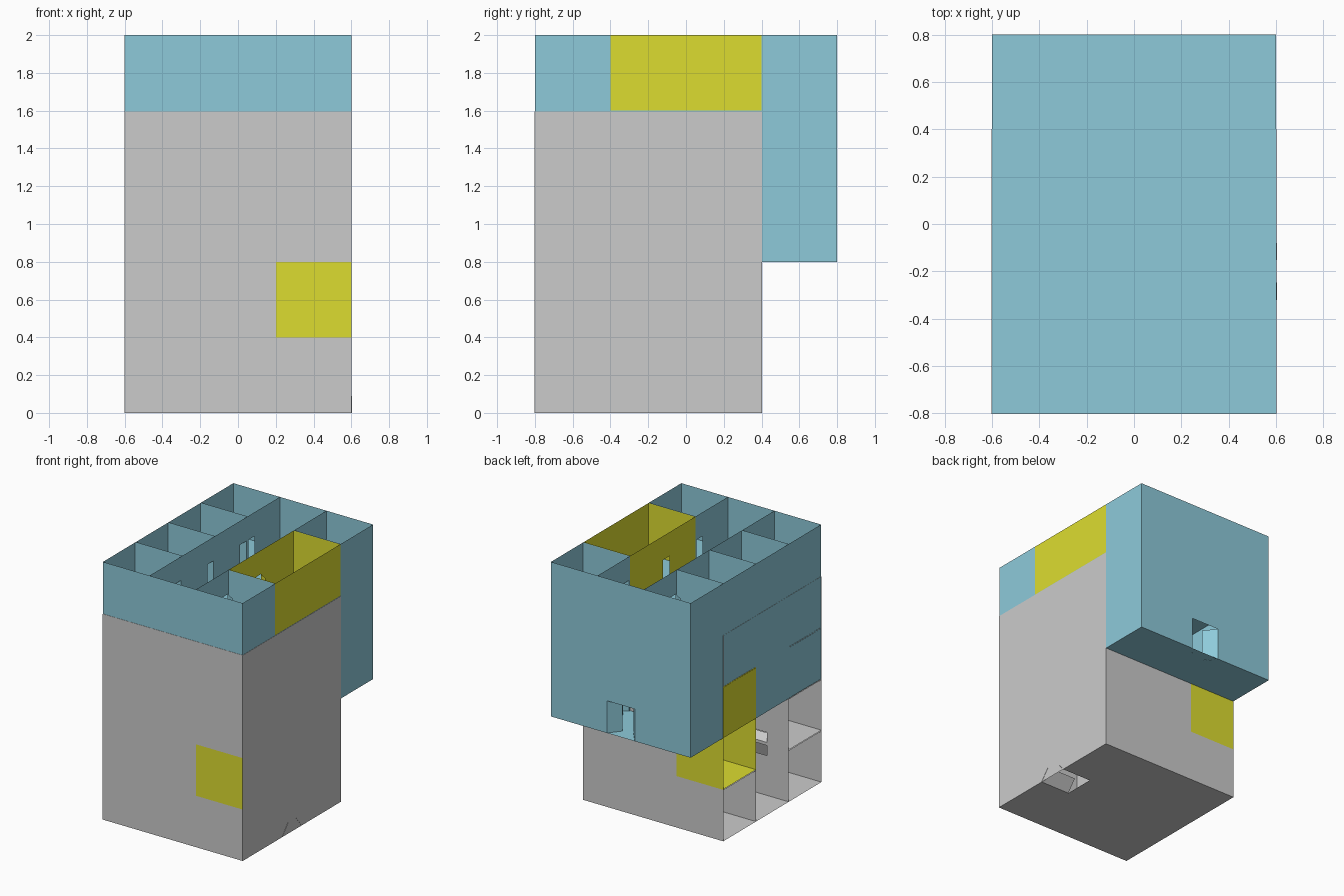
import bpy, bmesh
from mathutils import Matrix

if "Cube" in bpy.data.objects:
    bpy.data.objects.remove(bpy.data.objects["Cube"])

# The model is one three-storey, open-topped block used twice: upright, and lying on its side.
# Local axes: v across, u along the corridor, h up. Walls are thin sheets.
C = 0.4       # cell size
GAP = 0.004   # half the gap between neighbouring rooms


def material(name, rgb):
    m = bpy.data.materials.new(name)
    m.diffuse_color = (*rgb, 1)
    m.use_nodes = True
    m.node_tree.nodes["Principled BSDF"].inputs["Base Color"].default_value = m.diffuse_color
    return m


BLUE = material("blue", (0.27, 0.59, 0.70))
YELLOW = material("yellow", (0.72, 0.72, 0.03))


class Part:
    def __init__(self):
        self.bm = bmesh.new()

    def quad(self, *pts):
        self.bm.faces.new([self.bm.verts.new(p) for p in pts])

    def wall(self, a, b, h0, h1):
        # upright sheet between two plan points
        self.quad((*a, h0), (*b, h0), (*b, h1), (*a, h1))

    def door_wall(self, a, b, h0, h1, t0, t1, top):
        # upright sheet with a doorway between fractions t0 and t1
        def at(t):
            return tuple(p + (q - p) * t for p, q in zip(a, b))
        self.wall(a, at(t0), h0, h1)
        self.wall(at(t1), b, h0, h1)
        self.wall(at(t0), at(t1), h0 + top, h1)

    def finish(self, name, frame, mat):
        bmesh.ops.remove_doubles(self.bm, verts=self.bm.verts, dist=1e-5)
        me = bpy.data.meshes.new(name)
        self.bm.to_mesh(me)
        self.bm.free()
        if mat:
            me.materials.append(mat)
        ob = bpy.data.objects.new(name, me)
        ob.matrix_world = frame
        bpy.context.collection.objects.link(ob)


def room(name, frame, mat, side, u0, u1, h, hinge, swing):
    p = Part()
    inner, outer = 0.2 * side, 0.6 * side
    # end walls: set in from neighbours, flush at the outside of the block
    lo = u0 + (GAP if u0 > -0.79 else 0)
    hi = u1 - (GAP if u1 < 0.79 else 0)
    for u in (lo, hi):
        p.wall((inner, u), (outer, u), h, h + C)
    p.wall((outer, u0), (outer, u1), h, h + C)
    # corridor wall with doorway, and the door standing ajar
    d0, d1 = sorted((hinge, hinge + 0.078 * swing))
    n = u1 - u0
    p.door_wall((inner, u0), (inner, u1), h, h + C, (d0 - u0) / n, (d1 - u0) / n, 0.215)
    p.wall((inner, hinge), (inner + 0.067 * side, hinge + 0.037 * swing), h, h + 0.215)
    p.finish(name, frame, mat)


def block(label, frame, base):
    singles = [(-0.8, -0.4, -0.412, -1), (-0.4, 0.0, -0.012, -1),
               (0.0, 0.4, 0.388, -1), (0.4, 0.8, 0.412, 1)]
    merged = [singles[0], (-0.4, 0.4, -0.005, -1), singles[3]]
    for level in range(3):
        h = level * C
        # storey floor
        p = Part()
        if level == 0:
            xs = (-0.6, 0.6)
        else:
            xs = (-0.6, -0.2, 0.2, 0.6)
        for a, b in zip(xs, xs[1:]):
            p.quad((a, -0.8, h), (b, -0.8, h), (b, 0.8, h), (a, 0.8, h))
        p.finish(f"{label}_floor_{level}", frame, base)
        # corridor ends, with the entrance on the lowest storey
        p = Part()
        p.wall((-0.2, -0.8), (0.2, -0.8), h, h + C)
        if level == 0:
            p.door_wall((-0.2, 0.8), (0.2, 0.8), h, h + C, 0.2, 0.8, 0.25)
            for s in (-1, 1):
                p.wall((0.12 * s, 0.8), (0.047 * s, 0.71), -0.002, 0.25)
        else:
            p.wall((-0.2, 0.8), (0.2, 0.8), h, h + C)
        p.finish(f"{label}_corridor_{level}", frame, base)
        # rooms on both sides
        for side, word in ((-1, "left"), (1, "right")):
            plan = merged if level == 2 and side == 1 else singles
            for i, (u0, u1, hinge, swing) in enumerate(plan):
                special = (level == 0 and side == -1 and i == 2) or \
                          (level == 2 and side == 1 and i == 1)
                room(f"{label}_room_{word}_{level}_{i}", frame,
                     YELLOW if special else base, side, u0, u1, h, hinge, swing)


# upright block, raised
block("upper", Matrix.Translation((0, 0, 0.8)), BLUE)

# block lying on its side, a hair larger so its skin covers the upright one
S, T = 1.003, 0.998
lying = Matrix(((0, 0, -S, 0.602),
                (S, 0, 0, -0.2),
                (0, -T, 0, 0.8 * T),
                (0, 0, 0, 1)))
block("lower", lying, None)
